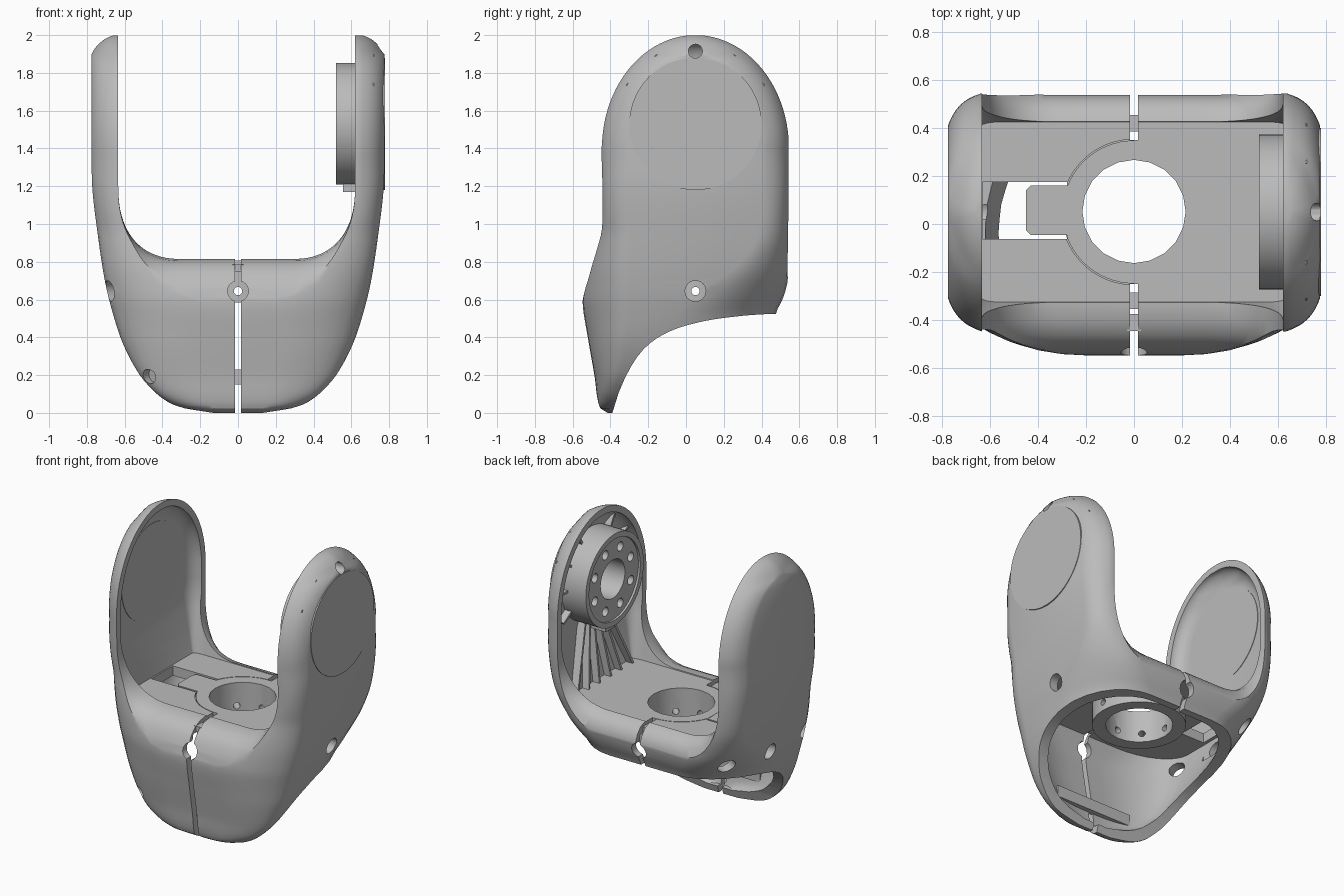
import bpy, bmesh, math
from mathutils import Matrix, Vector

cube = bpy.data.objects.get("Cube")
if cube:
    bpy.data.objects.remove(cube, do_unlink=True)

grey = bpy.data.materials.new("matt_grey")
grey.use_nodes = True
grey.diffuse_color = (0.5, 0.5, 0.5, 1)
grey.node_tree.nodes["Principled BSDF"].inputs["Base Color"].default_value = (0.5, 0.5, 0.5, 1)

CY, HUB_Z, HOLE_Z = 0.05, 1.53, 0.645    # shared axis positions


def finish(name, bm):
    bmesh.ops.remove_doubles(bm, verts=bm.verts, dist=0.0003)
    bmesh.ops.recalc_face_normals(bm, faces=bm.faces)
    mesh = bpy.data.meshes.new(name)
    bm.to_mesh(mesh)
    bm.free()
    mesh.materials.append(grey)
    ob = bpy.data.objects.new(name, mesh)
    bpy.context.collection.objects.link(ob)
    return ob


def loft(name, rings):
    bm = bmesh.new()
    rows = [[bm.verts.new(p) for p in ring] for ring in rings]
    n = len(rows[0])
    for a, b in zip(rows, rows[1:]):
        for i in range(n):
            j = (i + 1) % n
            bm.faces.new((a[i], a[j], b[j], b[i]))
    bm.faces.new(rows[0])
    bm.faces.new(rows[-1])
    return finish(name, bm)


def prism(name, pts, axis, lo, hi):
    place = (lambda p, d: (d, p[0], p[1])) if axis == "x" else (lambda p, d: (p[0], d, p[1]))
    return loft(name, [[place(p, d) for p in pts] for d in (lo, hi)])


def box(name, x, y, z):
    return prism(name, [(y[0], z[0]), (y[1], z[0]), (y[1], z[1]), (y[0], z[1])], "x", *x)


def cyl(name, r, p0, p1, n=32):
    a, b = Vector(p0), Vector(p1)
    turn = (b - a).to_track_quat("Z", "Y").to_matrix().to_4x4()
    bm = bmesh.new()
    bmesh.ops.create_cone(bm, cap_ends=True, segments=n, radius1=r, radius2=r,
                          depth=(b - a).length, matrix=Matrix.Translation((a + b) / 2) @ turn)
    return finish(name, bm)


def cut(ob, *cutters):
    for c in cutters:
        mod = ob.modifiers.new("cut", "BOOLEAN")
        mod.operation, mod.solver, mod.object = "DIFFERENCE", "EXACT", c
        bpy.context.view_layer.objects.active = ob
        bpy.ops.object.modifier_apply(modifier=mod.name)
        bpy.data.objects.remove(c, do_unlink=True)
    return ob


def curve(keys):
    # smooth curve through (position, value) keys
    def f(z):
        z = min(max(z, keys[0][0]), keys[-1][0])
        i = max(k for k in range(len(keys) - 1) if keys[k][0] <= z)
        slope = lambda k: ((keys[min(k + 1, len(keys) - 1)][1] - keys[max(k - 1, 0)][1])
                           / (keys[min(k + 1, len(keys) - 1)][0] - keys[max(k - 1, 0)][0]))
        (z0, a), (z1, b) = keys[i], keys[i + 1]
        h = z1 - z0
        t = (z - z0) / h
        return (a * (1 + 2 * t) * (1 - t) ** 2 + b * t * t * (3 - 2 * t)
                + h * slope(i) * t * (1 - t) ** 2 + h * slope(i + 1) * t * t * (t - 1))
    return f


def section(z, hw, front, back, rx_f, ry_f, rx_b, ry_b, n=8, flat=0):
    # rounded rectangle at height z; flat blends the corners towards a chamfer
    ring = []
    for q, (sx, y, rx, ry) in enumerate(((1, back - ry_b, rx_b, ry_b), (-1, back - ry_b, rx_b, ry_b),
                                         (-1, front + ry_f, rx_f, ry_f), (1, front + ry_f, rx_f, ry_f))):
        for k in range(n + 1):
            a = (q + k / n) * math.pi / 2
            c, s = math.cos(a), math.sin(a)
            pull = 1 - flat + flat / (abs(c) + abs(s))
            ring.append((sx * (hw - rx) + rx * c * pull, y + ry * s * pull, z))
    return ring


def arch(z, a, b, c=1.4):
    return a * math.sqrt(max(0, 1 - (max(z - c, 0) / b) ** 2))


half_width = curve([(0, .17), (.03, .31), (.07, .39), (.12, .45), (.2, .52), (.35, .602), (.5, .655),
                    (.7, .705), (1, .75), (1.2, .772), (1.4, .775)])
front_y = curve([(0, -.415), (.03, -.457), (.2, -.485), (.4, -.52), (.58, -.547), (.68, -.535),
                 (.8, -.505), (1, -.447), (1.4, -.447)])
back_y = curve([(0, .45), (.52, .475), (.61, .515), (.72, .54), (1.4, .543)])
front_rx = curve([(0, .12), (.1, .28), (.3, .38), (.58, .48), (.8, .36), (1.05, .16), (1.4, .14)])
front_ry = curve([(0, .1), (.12, .1), (.35, .19), (.58, .25), (.8, .21), (1.05, .15), (1.4, .14)])
back_rx = curve([(0, .3), (.3, .38), (.55, .4), (.7, .31), (.9, .2), (1.15, .14), (1.4, .14)])
back_ry = curve([(0, .65), (.35, .62), (.5, .54), (.65, .43), (.78, .27), (.95, .16), (1.2, .14), (1.4, .14)])


def body_section(z, t=0):
    flat = .35 * min(1, max(0, (z - .9) / .4))
    if z <= 1.4:
        hw = half_width(z - t) - t
        return section(z, hw, front_y(z) + t, back_y(z) - t, min(front_rx(z), hw * .9), front_ry(z),
                       min(back_rx(z), hw * .9), back_ry(z), flat=flat)
    w = arch(z, .495, .6)
    ry = w - arch(z, .36, .5)
    rx = arch(z, .09, .1, 1.9) + .045 * min(1, (2 - z) / .1)
    return section(z, .64 + rx, CY - w, CY + w, rx + .003, ry, rx + .003, ry, flat=flat)


# Outer body, solid before cutting
heights = [1.4 * (i / 45) ** 1.3 for i in range(46)]
heights += [1.4 + .6 * math.sin(math.radians(4 * i)) for i in range(1, 22)] + [1.9985]
yoke = loft("yoke_body", [body_section(z) for z in heights])

# Hollow underside, then the sweeping lower edge
cut(yoke, loft("cavity", [body_section(.05 + .69 * i / 24, .05) for i in range(25)]))
edge = curve([(-.39, .0), (-.34, .15), (-.24, .32), (-.11, .42), (.07, .48), (.28, .512), (.48, .525), (.8, .53)])
sweep = [(-.39 + 1.19 * i / 36, edge(-.39 + 1.19 * i / 36)) for i in range(37)]
cut(yoke, prism("under", sweep + [(.8, -.3), (-.39, -.3)], "x", -1, 1))

# Gap between the arms, rolling over at the front and back
quarter = [math.radians(90 * i / 18) for i in range(19)]
bend = [(.628, 2.3)] + [(.3 + .328 * math.cos(a) ** .87, 1.2 - .385 * math.sin(a) ** .87) for a in quarter]
bend = [(x - .008, z) for x, z in bend] + [(-x - .006, z) for x, z in reversed(bend)]
rolls = [(-.8, .27), (-.56, .26), (-.53, .15), (-.5, .085), (-.46, .04), (-.4, .01), (-.33, 0),
         (.42, 0), (.48, .02), (.515, .06), (.545, .13), (.8, .14)]
cut(yoke, loft("gap", [[(x, y, z - d * min(1, max(0, (1.2 - z) / .35))) for x, z in bend] for y, d in rolls]))

# Dished inner faces of the arms, sloping in from a narrow rim
dish = []
for z in [.808, .9, 1, 1.1, 1.2, 1.3, 1.4] + [1.4 + .555 * math.sin(math.radians(6 * i)) for i in range(1, 15)]:
    grow = min(1, (z - .808) / .39)
    a = arch(z, .375 + .075 * grow, .555)
    ry = min(a - arch(z, .355, .45), a * .99)
    depth = arch(z, .08, .106, 1.85)
    hx = .63 + depth - .07 * (1 - grow)
    dish.append(section(z, hx, CY - a, CY + a, depth, ry, depth, ry, 6))
cut(yoke, loft("dish", dish))

# Floor: bore, cable slot and half-round joint line
cut(yoke, cyl("bore", .215, (0, CY + .002, .5), (0, CY + .002, 1), 20))
cut(yoke, box("slot", (-.63, -.28), (-.062, .175), (.6, 1)))
arc = [math.radians(90 + 180 * i / 32) for i in range(33)]
line = [(r * math.cos(a), CY + r * math.sin(a)) for r, seq in ((.303, arc), (.298, arc[::-1])) for a in seq]
cut(yoke, loft("joint", [[(x, y, z) for x, y in line] for z in (.79, .9)]))

# Split line at front and back, and screw access holes
for y in ((-.8, -.25), (.35, .8)):
    cut(yoke, box("split", (-.017, .017), y, (-.2, 1)))
mid = Vector((0, CY, HOLE_Z))
for degrees in (0, 90, 150, 180, 210, 270):
    a = math.radians(degrees)
    d = Vector((math.cos(a), math.sin(a), 0))
    cut(yoke, cyl("access", .055, mid + d * .33, mid + d * 1.1, 24))
cut(yoke, cyl("top_hole", .037, (.6, CY, 1.915), (.9, CY, 1.915), 24))
cut(yoke, cyl("low_hole", .04, (-.44, -.38, .2), (-.6, -.58, .16), 20))

# Clamp ring under the floor
ring = cyl("clamp_ring", .3, (0, CY, .585), (0, CY, .78), 48)
cut(ring, cyl("bore", .215, (0, CY + .002, .4), (0, CY + .002, 1), 20))
for i in range(4):
    d = Vector((math.cos(i * math.pi / 4), math.sin(i * math.pi / 4), 0)) * .5
    cut(ring, cyl("screw", .022, mid - d, mid + d, 16))

# Tongue lying in the cable slot, and the small bridging tabs
outline = [(-.25, -.045), (-.43, -.045), (-.45, -.025), (-.45, .14), (-.43, .16), (-.25, .16)]
loft("slot_tongue", [[(x, y, z) for x, y in outline] for z in (.74, .806)])
for i, y in enumerate((-.41, -.32, .42)):
    box(f"split_tab_{i + 1}", (-.03, .03), (y - .035, y + .035), (.745, .785))
box("front_inner_bar", (-.3, .3), (-.44, -.395), (.15, .23))

# Flush round covers
cyl("outer_cover", .35, (.74, CY, HUB_Z), (.779, CY, HUB_Z), 64)
cyl("inner_cover", .335, (-.73, CY, HUB_Z - .03), (-.706, CY, HUB_Z - .03), 64)

# Bearing hub inside the left arm
hub = cyl("bearing_hub", .322, (.52, CY, HUB_Z), (.73, CY, HUB_Z), 64)
cut(hub, cyl("recess", .285, (.4, CY, HUB_Z), (.535, CY, HUB_Z), 48))
cut(hub, cyl("centre", .135, (.4, CY, HUB_Z), (.7, CY, HUB_Z), 32))
for i in range(8):
    a = (i + .5) * math.pi / 4
    y, z = CY + .215 * math.cos(a), HUB_Z + .215 * math.sin(a)
    cut(hub, cyl("bolt", .032, (.4, y, z), (.62, y, z), 16))
box("hub_key", (.555, .7), (CY - .05, CY + .05), (1.17, 1.25))

# Ribs: short spokes around the hub and a fan running down to the floor
spokes = [(d, .42, .66, .72) for d in range(60, 301, 30) if d != 180]
fan = [(d, .725 / math.cos(math.radians(d)), .59, .65) for d in (-23, -14, -5, 5, 14, 23)]
for i, (d, length, inner, outer) in enumerate(spokes + fan):
    rib = prism(f"rib_{i + 1}", [(.725, -.3), (.66, -.3), (inner, -length), (outer, -length)], "y", -.008, .008)
    rib.data.transform(Matrix.Translation((0, CY, HUB_Z)) @ Matrix.Rotation(math.radians(d), 4, "X"))

# Smooth shading with crisp edges
for ob in bpy.context.collection.objects:
    if ob.type == "MESH":
        ob.select_set(True)
        bpy.context.view_layer.objects.active = ob
bpy.ops.object.shade_smooth_by_angle(angle=math.radians(32))
